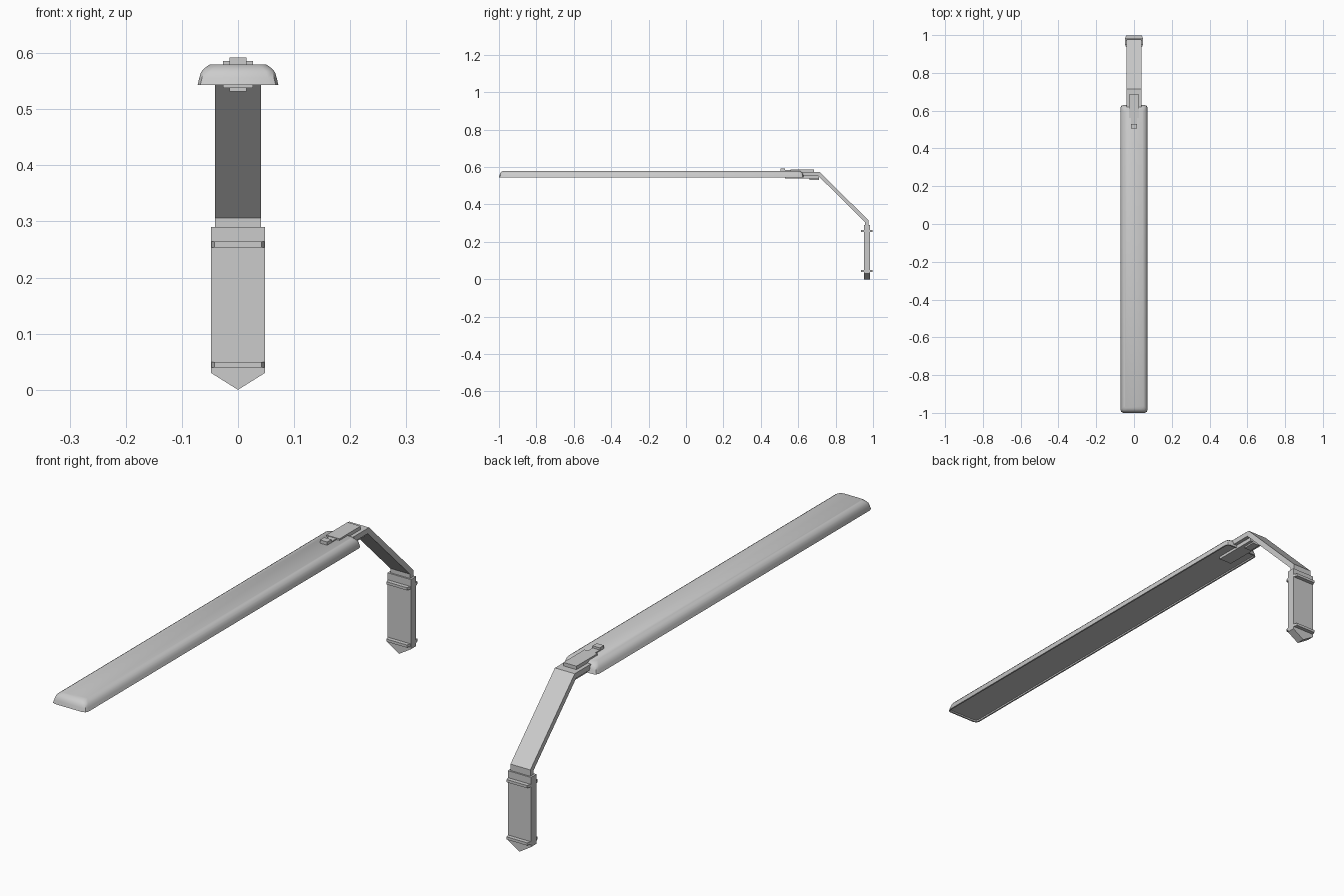
import bpy, bmesh
from mathutils import Vector

cube = bpy.data.objects.get("Cube")
if cube:
    bpy.data.objects.remove(cube, do_unlink=True)

grey = bpy.data.materials.new("light grey metal")
grey.use_nodes = True
grey.diffuse_color = (0.6, 0.6, 0.6, 1)
grey.node_tree.nodes["Principled BSDF"].inputs["Base Color"].default_value = (0.6, 0.6, 0.6, 1)


def finish(name, bm, smooth=False):
    bmesh.ops.recalc_face_normals(bm, faces=bm.faces)
    mesh = bpy.data.meshes.new(name)
    bm.to_mesh(mesh)
    bm.free()
    mesh.materials.append(grey)
    obj = bpy.data.objects.new(name, mesh)
    bpy.context.collection.objects.link(obj)
    if smooth:
        bpy.ops.object.select_all(action='DESELECT')
        obj.select_set(True)
        bpy.context.view_layer.objects.active = obj
        bpy.ops.object.shade_smooth_by_angle(angle=0.6)
    return obj


def box(name, x, y0, y1, z0, z1):
    bm = bmesh.new()
    bmesh.ops.create_cube(bm, size=1)
    for v in bm.verts:
        v.co = Vector((v.co.x * 2 * x, (y0 + y1) / 2 + v.co.y * (y1 - y0),
                       (z0 + z1) / 2 + v.co.z * (z1 - z0)))
    return finish(name, bm)


def extrude(name, points, offset):
    bm = bmesh.new()
    face = bm.faces.new([bm.verts.new(p) for p in points])
    new = bmesh.ops.extrude_face_region(bm, geom=[face])["geom"]
    bmesh.ops.translate(bm, vec=offset, verts=[v for v in new if isinstance(v, bmesh.types.BMVert)])
    return finish(name, bm)


# Long lamp housing: stacked rounded rectangles that shrink towards the top
bm = bmesh.new()
rings = []
corner = 0.016
for inset, z in [(0, 0.543), (0.003, 0.556), (0.006, 0.566), (0.012, 0.573), (0.022, 0.58)]:
    hx, y0, y1 = 0.072 - inset, -1 + inset, 0.63 - inset
    c = corner
    outline = []
    for cx, cy, sx, sy in [(hx, y1, 1, 1), (-hx, y1, -1, 1), (-hx, y0, -1, -1), (hx, y0, 1, -1)]:
        arc = [(cx, cy - sy * c), (cx - sx * c * 0.3, cy - sy * c * 0.3), (cx - sx * c, cy)]
        outline += arc if sx * sy > 0 else arc[::-1]
    rings.append([bm.verts.new((x, y, z)) for x, y in outline])
for a, b in zip(rings, rings[1:]):
    for i in range(len(a)):
        j = (i + 1) % len(a)
        bm.faces.new((a[i], a[j], b[j], b[i]))
bm.faces.new(rings[-1])
under = bm.faces.new(rings[0][::-1])
# Shallow recess for the light panel
bm.normal_update()
bmesh.ops.inset_region(bm, faces=[under], thickness=0.006)
bmesh.ops.inset_region(bm, faces=[under], thickness=0.001, depth=-0.005)
finish("lamp_housing", bm, smooth=True)

# Bent flat arm
arm = [(0.62, 0.573), (0.715, 0.573), (0.977, 0.314), (0.977, 0.27),
       (0.957, 0.27), (0.957, 0.306), (0.707, 0.553), (0.62, 0.553)]
extrude("bent_arm", [(-0.041, y, z) for y, z in arm], (0.082, 0, 0))

# Pointed mounting plate
plate = [(-0.048, 0.29), (0.048, 0.29), (0.048, 0.03), (0, 0), (-0.048, 0.03)]
extrude("mounting_plate", [(x, 0.951, z) for x, z in plate], (0, 0.032, 0))

# Strap bars with slanted ends on both faces of the plate
for label, z in (("lower", 0.045), ("upper", 0.259)):
    for side, base, tip in (("front", 0.951, 0.936), ("back", 0.983, 0.998)):
        bar = [(-0.047, base), (0.047, base), (0.042, tip), (-0.042, tip)]
        extrude(f"{label}_{side}_strap", [(x, y, z - 0.005) for x, y in bar], (0, 0, 0.01))

# Clamp joining the housing to the arm
box("clamp_top", 0.027, 0.56, 0.685, 0.568, 0.586)
box("clamp_top_tongue", 0.015, 0.53, 0.57, 0.575, 0.584)
box("clamp_button", 0.015, 0.505, 0.53, 0.575, 0.592)
box("clamp_bottom", 0.027, 0.53, 0.71, 0.538, 0.556)
box("clamp_catch", 0.015, 0.66, 0.71, 0.532, 0.54)
